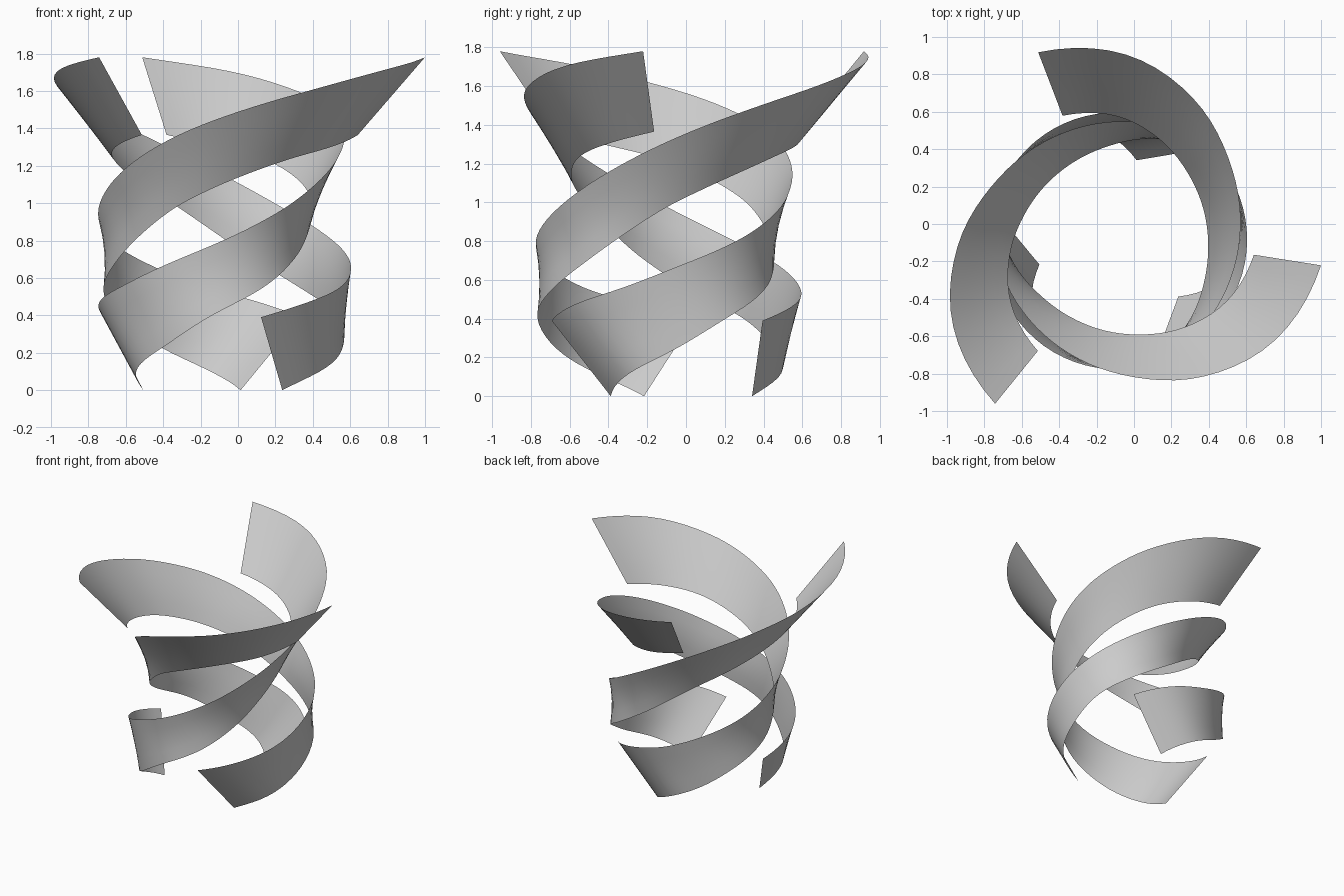
import bpy
import bmesh
from math import radians, cos, sin
from mathutils import Vector

cube = bpy.data.objects.get("Cube")
if cube:
    bpy.data.objects.remove(cube, do_unlink=True)

RIBBONS = 3
SUBSTEPS = 5          # segments between neighbouring profile points
ROWS = 4              # faces across the ribbon width
AXIS = Vector((-0.085, -0.088, 0))

# Each ribbon edge: start angle, sweep, and evenly spaced radii and heights
UPPER = dict(
    start=49, sweep=304,
    radius=[.64, .675, .686, .69, .687, .665, .641, .638, .668, .737, .86, .995, 1.093],
    height=[.39, .475, .56, .675, .8, .945, 1.1, 1.245, 1.375, 1.49, 1.6, 1.705, 1.78])
LOWER = dict(
    start=77, sweep=277,
    radius=[.44, .59, .65, .68, .645, .57, .508, .482, .487, .52, .585, .665, .73],
    height=[0, .12, .245, .405, .545, .7, .85, .975, 1.07, 1.155, 1.235, 1.3, 1.365])


def make_material(name, colour):
    material = bpy.data.materials.new(name)
    material.use_nodes = True
    material.diffuse_color = colour
    material.node_tree.nodes["Principled BSDF"].inputs["Base Color"].default_value = colour
    return material


def smooth_value(values, position):
    """Sample a list as a smooth curve through all of its values."""
    last = len(values) - 1
    i = min(int(position), last - 1)
    f = position - i
    b, c = values[i], values[i + 1]
    a = values[i - 1] if i > 0 else 2 * b - c
    d = values[i + 2] if i + 2 <= last else 2 * c - b
    slope_in, slope_out = (c - a) / 2, (d - b) / 2
    bend_in = 3 * (c - b) - 2 * slope_in - slope_out
    bend_out = 2 * (b - c) + slope_in + slope_out
    return b + f * (slope_in + f * (bend_in + f * bend_out))


def edge_point(edge, position, turn):
    """Point on a spiralling ribbon edge."""
    share = position / (len(edge["radius"]) - 1)
    angle = radians(edge["start"] + edge["sweep"] * share + turn)
    radius = smooth_value(edge["radius"], position)
    height = smooth_value(edge["height"], position)
    return AXIS + Vector((radius * cos(angle), radius * sin(angle), height))


def make_ribbon(name, turn, material):
    """Ruled strip stretched between the lower and upper edge."""
    bm = bmesh.new()
    steps = (len(UPPER["radius"]) - 1) * SUBSTEPS
    columns = []
    for step in range(steps + 1):
        low = edge_point(LOWER, step / SUBSTEPS, turn)
        high = edge_point(UPPER, step / SUBSTEPS, turn)
        columns.append([bm.verts.new(low.lerp(high, row / ROWS)) for row in range(ROWS + 1)])
    for left, right in zip(columns, columns[1:]):
        for row in range(ROWS):
            face = bm.faces.new((left[row], right[row], right[row + 1], left[row + 1]))
            face.smooth = True
    mesh = bpy.data.meshes.new(name)
    bm.to_mesh(mesh)
    bm.free()
    mesh.materials.append(material)
    ribbon = bpy.data.objects.new(name, mesh)
    bpy.context.collection.objects.link(ribbon)
    return ribbon


# Three identical ribbons spaced evenly around the axis
grey = make_material("light_grey", (0.6, 0.6, 0.6, 1))
for index in range(RIBBONS):
    make_ribbon(f"spiral_ribbon_{index + 1}", index * 360 / RIBBONS, grey)
